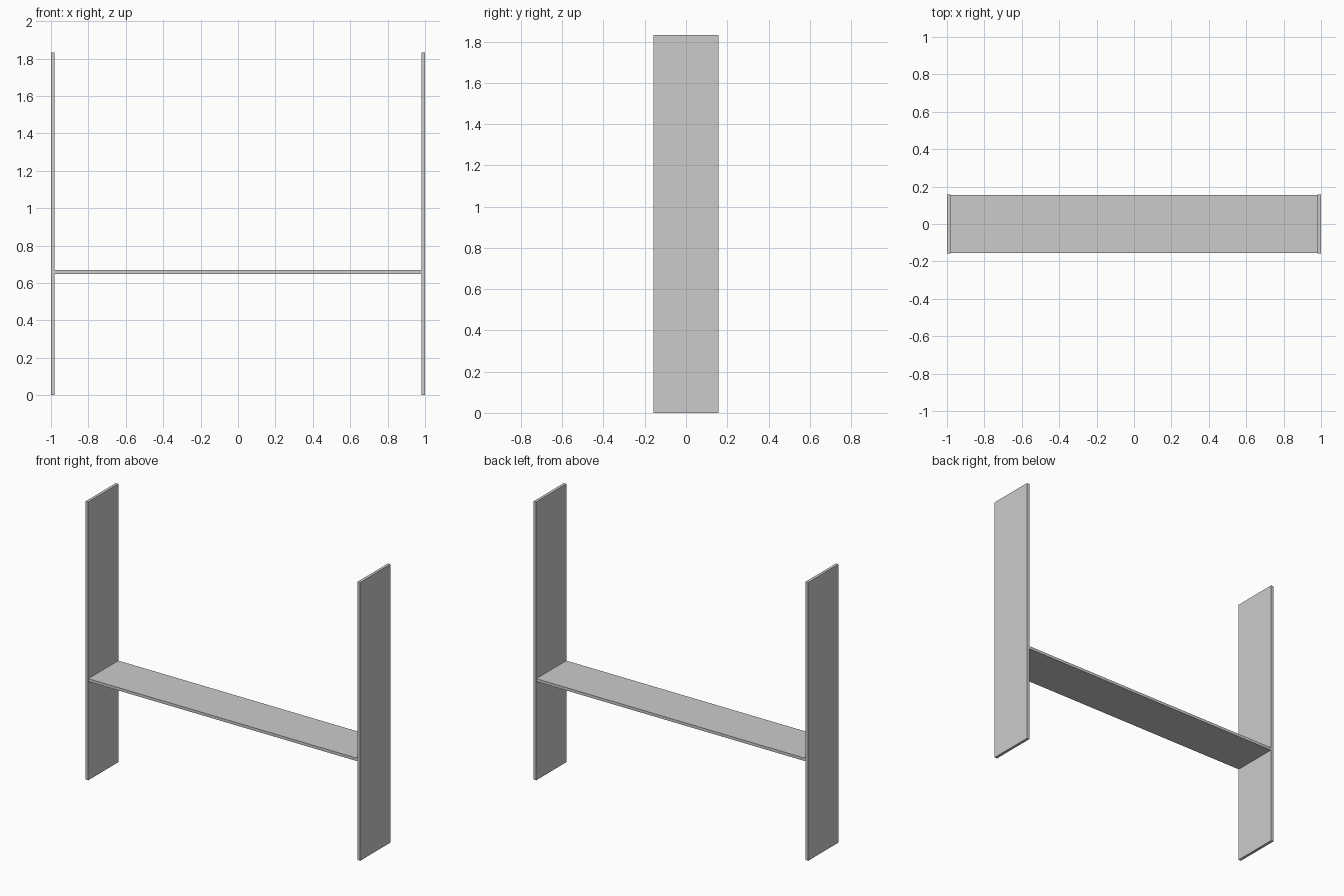
import bpy

if "Cube" in bpy.data.objects:
    bpy.data.objects.remove(bpy.data.objects["Cube"])

HEIGHT = 1.832
DEPTH = 0.314
THICK = 0.019
SHELF_Z = 0.659


def board(name, size, location):
    """Add a plain rectangular board with its scale applied to the mesh."""
    bpy.ops.mesh.primitive_cube_add(size=1, location=location)
    obj = bpy.context.object
    obj.name = name
    for v in obj.data.vertices:
        v.co = [c * s for c, s in zip(v.co, size)]
    return obj


# Upright side panels
for name, side in (("left_side_panel", -1), ("right_side_panel", 1)):
    board(name, (THICK, DEPTH, HEIGHT), (side * (1 - THICK / 2), 0, HEIGHT / 2))

# Horizontal shelf spanning between the panels
board("shelf", (2 - 2 * THICK, DEPTH - 0.002, THICK), (0, 0, SHELF_Z))
